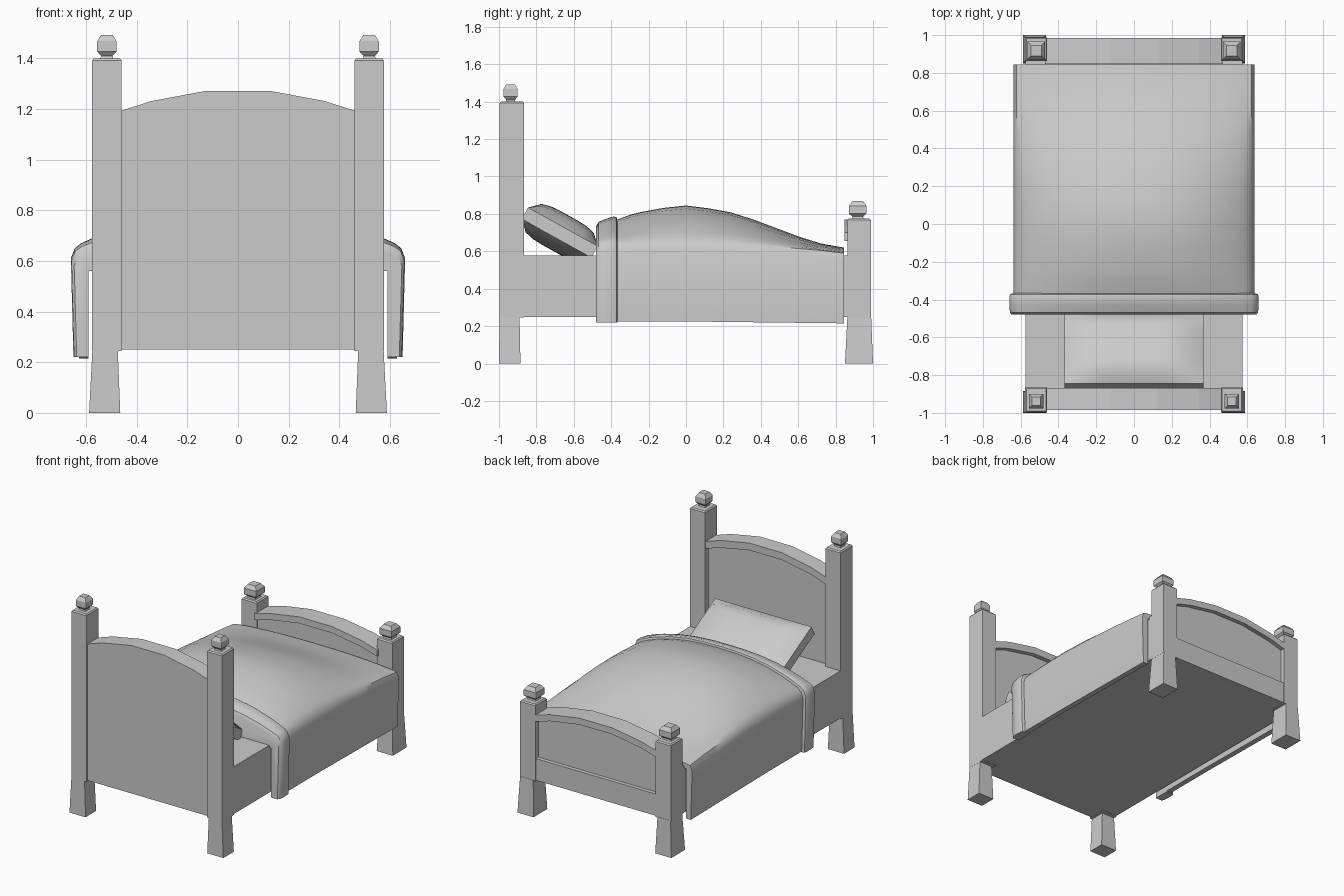
import bpy, bmesh, math
from mathutils import Vector

if "Cube" in bpy.data.objects:
    bpy.data.objects.remove(bpy.data.objects["Cube"])


def loft(name, rings, smooth=None):
    """Closed solid skinned through a list of equal-length rings of points."""
    bm = bmesh.new()
    loops = [[bm.verts.new(p) for p in r] for r in rings]
    n = len(loops[0])
    for a, b in zip(loops, loops[1:]):
        for i in range(n):
            j = (i + 1) % n
            bm.faces.new((a[i], a[j], b[j], b[i]))
    bm.faces.new(loops[0][::-1])
    bm.faces.new(loops[-1])
    bmesh.ops.recalc_face_normals(bm, faces=bm.faces)
    me = bpy.data.meshes.new(name)
    bm.to_mesh(me)
    bm.free()
    ob = bpy.data.objects.new(name, me)
    bpy.context.collection.objects.link(ob)
    if smooth:
        bpy.ops.object.select_all(action='DESELECT')
        ob.select_set(True)
        bpy.context.view_layer.objects.active = ob
        bpy.ops.object.shade_smooth_by_angle(angle=math.radians(smooth))
    return ob


def rect(x0, x1, y0, y1, z):
    return [(x0, y0, z), (x1, y0, z), (x1, y1, z), (x0, y1, z)]


def box(name, x0, x1, y0, y1, z0, z1):
    return loft(name, [rect(x0, x1, y0, y1, z0), rect(x0, x1, y0, y1, z1)])


def extrude_y(name, outline, y0, y1):
    return loft(name, [[(x, y, z) for x, z in outline] for y in (y0, y1)])


def arch(z_end, rise):
    half = [(0.47, 0.0), (0.345, 0.5), (0.125, 1.0)]
    pts = half + [(-x, t) for x, t in reversed(half)]
    return [(x, z_end + rise * t) for x, t in pts]


# Posts with tapered feet and faceted square finials
def post(label, s, y0, y1, top, foot0, foot1, ankle0, ankle1, fy, r):
    def sq(xa, xb, ya, yb, z):
        return rect(*sorted((s * xa, s * xb)), ya, yb, z)
    loft(label + "_leg", [sq(.465, .588, foot0, foot1, 0),
                          sq(.475, .575, ankle0, ankle1, .25)])
    loft(label + "_post", [sq(.46, .576, y0, y1, .245),
                           sq(.46, .576, y0, y1, top - .008),
                           sq(.467, .569, y0 + .007, y1 - .007, top)])
    prof = [(-.005, .7), (.01, .6), (.027, 1), (.068, 1), (.093, .6)]
    loft(label + "_finial", [sq(.518 - r * k, .518 + r * k, fy - r * k, fy + r * k, top + h)
                             for h, k in prof])


for side, s in (("left", -1), ("right", 1)):
    post("head_" + side, s, -.997, -.865, 1.4, -1, -.885, -.997, -.89, -.938, .038)
    post("foot_" + side, s, .863, .988, .775, .85, 1, .863, .99, .918, .047)


# Arched boards: thin panel plus a deeper curved rim
def board(label, z_end, rise, rim_h, panel_y, rim_y):
    top = arch(z_end, rise)
    low = arch(z_end - rim_h, rise)
    extrude_y(label + "_panel", [(-.47, .25)] + [(.47, .25)] + arch(z_end - .01, rise), *panel_y)
    extrude_y(label + "_rim", top + low[::-1], *rim_y)


board("headboard", 1.19, .082, .05, (-.985, -.9), (-.985, -.868))
board("footboard", .70, .07, .045, (.87, .955), (.847, .985))
box("footboard_rail", -.47, .47, .86, .982, .25, .40)

# Bed base with mattress
box("bed_base", -.575, .575, -.90, .90, .25, .577)


# Blanket: domed cross-sections along the bed, hanging over both sides
def blanket_ring(y, w, crest, edge, low):
    def dome(x):
        return edge + (crest - edge) * (1 - abs(x / w) ** 2.5)
    half = [(w - .01, low), (w, edge - .04), (w - .015, edge)]
    over = [k * (w - .04) for k in (1, .92, .8, .6, .4, .2)]
    half += [(x, dome(x)) for x in over]
    outer = half + [(0, crest)] + [(-x, z) for x, z in reversed(half)]
    inner = [(-.59, low), (-.59, .56), (.59, .56), (.59, low)]
    return [(x, y, z) for x, z in outer + inner]


main = [(-.38, .765, .635), (-.30, .795, .64), (-.24, .81, .642), (-.12, .832, .645),
        (0, .845, .645), (.12, .83, .643), (.24, .808, .64), (.36, .77, .633),
        (.48, .725, .625), (.60, .68, .615), (.72, .642, .605), (.845, .62, .59)]
loft("blanket", [blanket_ring(y, .638, c, e, .225 - .012 * max(0, y)) for y, c, e in main], 40)

cuff = [(-.48, .647, .735, .62), (-.468, .657, .757, .64), (-.43, .66, .773, .645),
        (-.385, .66, .786, .65), (-.372, .655, .782, .645), (-.366, .64, .765, .635)]
loft("blanket_fold", [blanket_ring(y, w, c, e, .22) for y, w, c, e in cuff], 35)

# Pillow: bulged slab leaning on the headboard
bm = bmesh.new()
N = 8
slope = math.radians(-29)
U = Vector((0, math.cos(slope), math.sin(slope)))
W = Vector((0, -math.sin(slope), math.cos(slope)))
C = Vector((0, -.675, .70))
grids = []
for sgn in (1, -1):
    g = []
    for i in range(N + 1):
        row = []
        for j in range(N + 1):
            a, b = 2 * i / N - 1, 2 * j / N - 1
            bulge = .035 + .068 * ((1 - a ** 4) * (1 - b ** 4)) ** .7
            row.append(bm.verts.new(C + Vector((.368 * a, 0, 0)) + U * (.213 * b) + W * (sgn * bulge)))
        g.append(row)
    grids.append(g)
    for i in range(N):
        for j in range(N):
            bm.faces.new((g[i][j], g[i + 1][j], g[i + 1][j + 1], g[i][j + 1]))
t, b = grids
for k in range(N):
    for e in (0, N):
        bm.faces.new((t[e][k], t[e][k + 1], b[e][k + 1], b[e][k]))
        bm.faces.new((t[k][e], t[k + 1][e], b[k + 1][e], b[k][e]))
bmesh.ops.recalc_face_normals(bm, faces=bm.faces)
me = bpy.data.meshes.new("pillow")
bm.to_mesh(me)
bm.free()
pillow = bpy.data.objects.new("pillow", me)
bpy.context.collection.objects.link(pillow)
bpy.ops.object.select_all(action='DESELECT')
pillow.select_set(True)
bpy.context.view_layer.objects.active = pillow
bpy.ops.object.shade_smooth_by_angle(angle=math.radians(40))
